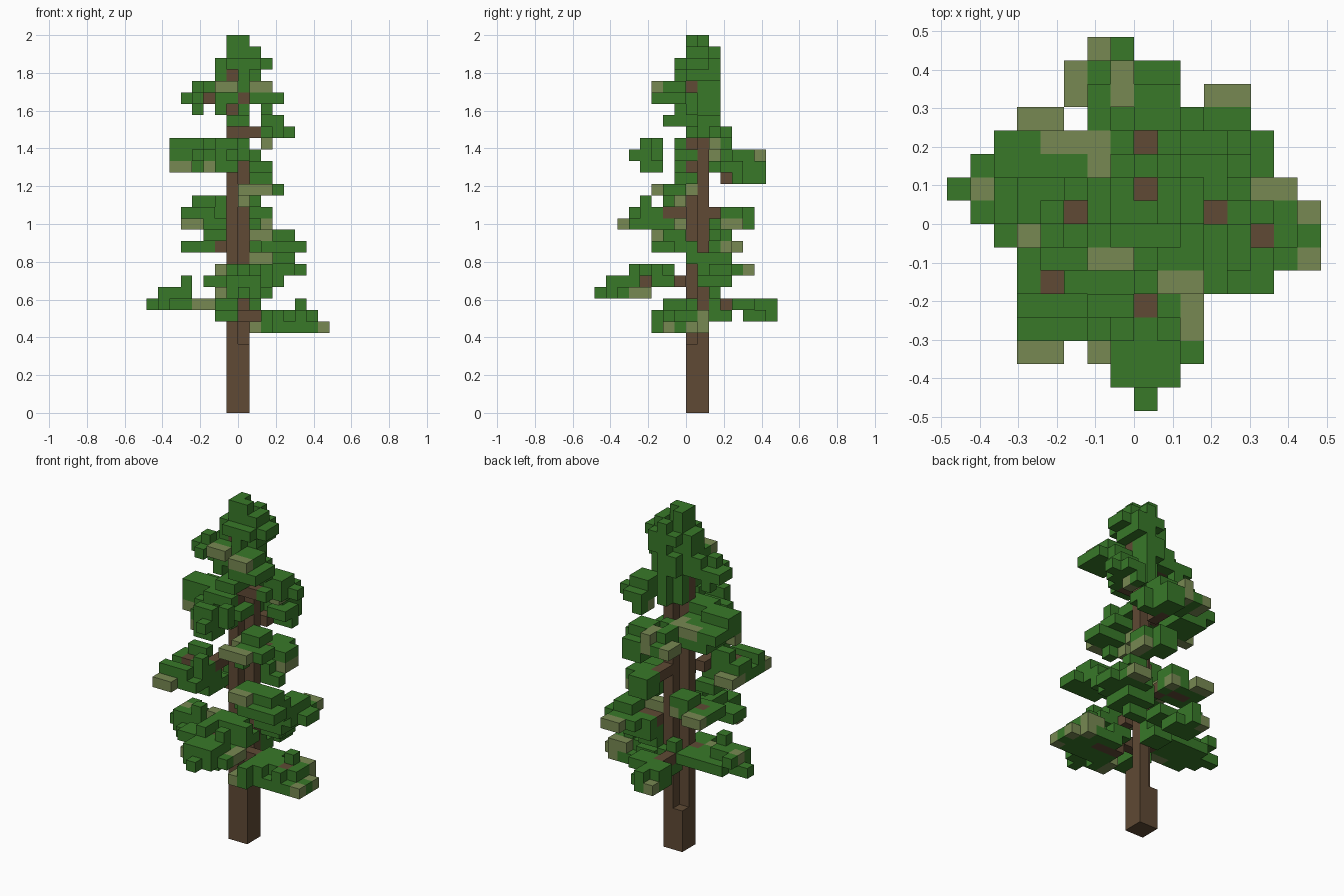
import bpy
import bmesh
from mathutils import Vector

VOXEL = 2 / 33
if "Cube" in bpy.data.objects:
    bpy.data.objects.remove(bpy.data.objects["Cube"], do_unlink=True)


def make_material(name, rgb):
    mat = bpy.data.materials.new(name)
    mat.use_nodes = True
    mat.diffuse_color = (*rgb, 1)
    bsdf = next(n for n in mat.node_tree.nodes if n.type == "BSDF_PRINCIPLED")
    bsdf.inputs["Base Color"].default_value = (*rgb, 1)
    bsdf.inputs["Roughness"].default_value = 1
    return mat


MATERIALS = [make_material("bark brown", (.115, .068, .035)),
             make_material("needle green", (.04, .19, .022)),
             make_material("dry olive", (.185, .25, .085))]
WOOD, LEAF, TIP = range(3)
parts = {}   # part name -> {cell: material index}
filled = {}  # cell -> owning part


def fill(part, kind, pads):
    """Fill blocks given as inclusive (x0, x1, y0, y1, z0[, z1]) cell ranges."""
    cells = parts.setdefault(part, {})
    for x0, x1, y0, y1, z0, *top in pads:
        for x in range(x0, x1 + 1):
            for y in range(y0, y1 + 1):
                for z in range(z0, (top[0] if top else z0) + 1):
                    if filled.setdefault((x, y, z), part) == part:
                        cells[x, y, z] = kind


def branch(part, leaves, tips=(), wood=()):
    """A spray of leaf pads with dry tips around a woody twig."""
    fill(part, LEAF, leaves)
    fill(part, TIP, tips)
    fill(part, WOOD, wood)


def build(part):
    """Turn the cells of one part into a mesh of its exposed faces."""
    bm = bmesh.new()
    corners = {}

    def corner(p):
        key = tuple(round(c) for c in p)
        if key not in corners:
            corners[key] = bm.verts.new(Vector(key) * VOXEL)
        return corners[key]

    for cell, kind in parts[part].items():
        for axis in range(3):
            for side in (0, 1):
                near = list(cell)
                near[axis] += 2 * side - 1
                if tuple(near) in filled:
                    continue
                base, u, v = Vector(cell), Vector((0, 0, 0)), Vector((0, 0, 0))
                base[axis] += side
                u[(axis + 1) % 3] = v[(axis + 2) % 3] = 1
                ring = [base, base + u, base + u + v, base + v]
                if not side:
                    ring.reverse()
                bm.faces.new([corner(p) for p in ring]).material_index = kind
    mesh = bpy.data.meshes.new(part)
    bm.to_mesh(mesh)
    bm.free()
    for mat in MATERIALS:
        mesh.materials.append(mat)
    bpy.context.collection.objects.link(bpy.data.objects.new(part, mesh))


# Trunk: square foot, thinning to two diagonal columns
fill("trunk", WOOD, [(-1, 0, 0, 1, 0, 3), (0, 0, 0, 0, 4, 5),
                     (-1, -1, 0, 0, 4, 26), (0, 0, 1, 1, 4, 23)])

# Lowest tier
branch("low_left_branch",
       [(-7, -3, 0, 1, 9), (-8, -8, 1, 1, 9), (-6, -4, -1, 2, 9), (-3, -2, 1, 2, 9),
        (-7, -5, 0, 1, 10), (-7, -7, 2, 2, 10), (-5, -5, 0, 0, 11)],
       [(-7, -7, 1, 1, 10), (-4, -3, -1, -1, 9)],
       [(-2, -2, 0, 0, 9)])
branch("low_right_branch",
       [(2, 7, -1, 0, 7), (3, 5, -2, 1, 7), (6, 6, -2, -2, 7), (2, 2, -3, -2, 7),
        (4, 6, -1, 0, 8), (2, 3, -2, 1, 8), (2, 2, -3, -3, 8), (5, 5, -2, -2, 8),
        (5, 5, 0, 0, 9)],
       [(7, 7, -2, -2, 7), (7, 7, 0, 0, 7), (1, 1, -3, -2, 7), (5, 6, 1, 1, 8),
        (6, 6, 1, 1, 7)],
       [(0, 1, 0, 0, 8), (2, 4, 0, 0, 7), (5, 5, -1, -1, 8)])
branch("low_back_branch",
       [(-2, 0, 5, 6, 8), (-1, -1, 7, 7, 8, 9), (-2, -1, 5, 6, 9), (0, 1, 4, 5, 9),
        (-1, 0, 2, 3, 8), (0, 0, 2, 2, 9), (-1, -1, 2, 2, 10)],
       [(-2, -2, 7, 7, 8)],
       [(-1, -1, 2, 4, 9)])
branch("low_front_branch",
       [(-1, 1, -7, -6, 10), (0, 0, -8, -8, 10), (0, 2, -6, -4, 10),
        (-1, 1, -7, -5, 11), (-3, -1, -5, -4, 11), (1, 2, -3, -2, 11),
        (-1, 1, -3, -2, 12), (-1, -1, -5, -4, 12), (1, 1, -5, -5, 12), (2, 2, -3, -3, 12),
        (-2, -1, -3, -1, 8), (-2, -1, -2, -1, 9)],
       [(2, 2, -5, -4, 10), (-2, -1, -6, -6, 10), (-2, -2, -2, -2, 12)],
       [(0, 0, -4, -1, 11)])

# Second tier
branch("back_right_branch",
       [(1, 4, 1, 3, 12), (2, 4, 4, 4, 12), (5, 5, 2, 3, 12), (1, 3, 1, 3, 11),
        (3, 4, 0, 3, 13), (1, 2, 2, 2, 10)],
       [(3, 4, 5, 5, 12), (1, 2, 1, 1, 13)],
       [(1, 3, 2, 2, 12)])
branch("front_right_branch",
       [(1, 4, -2, -1, 14), (2, 5, -3, -3, 14), (5, 5, -2, -2, 14), (4, 4, 0, 0, 14),
        (3, 4, -2, -1, 15), (1, 2, -2, -1, 15)],
       [(1, 2, -3, -3, 15)],
       [(1, 3, -1, -1, 14), (3, 3, 0, 0, 14)])
branch("back_left_branch",
       [(-5, -3, 1, 3, 14), (-3, -2, 1, 2, 14), (-3, -2, 2, 3, 15)],
       [(-5, -4, 4, 4, 14), (-2, -2, 3, 3, 14)],
       [(-2, -2, 1, 1, 14), (-4, -3, 2, 2, 14)])

# Third tier
branch("front_left_branch",
       [(-3, -2, -5, -2, 16), (-5, -4, -5, -3, 16), (-5, -3, -5, -5, 17),
        (-5, -3, -3, -2, 17), (-4, -3, -2, -2, 18), (-2, -2, -4, -4, 18),
        (-2, -2, -4, -3, 17), (-3, -2, -3, -1, 15)],
       [(-5, -4, -6, -6, 16), (-5, -4, -2, -1, 16)],
       [(-2, -2, -2, -1, 17), (-4, -4, -3, -3, 17)])
branch("back_branch",
       [(0, 1, 3, 5, 17), (2, 2, 3, 4, 17), (0, 1, 4, 5, 16), (1, 1, 2, 3, 16),
        (1, 2, 2, 2, 15)],
       [(2, 2, 3, 4, 16)],
       [(0, 0, 2, 3, 17)])
branch("small_front_branch",
       [(1, 3, -2, -1, 19), (1, 1, -2, -2, 18), (1, 2, -1, 0, 20)],
       [(0, 2, -3, -3, 19), (0, 0, -1, -1, 18), (0, 0, -1, 0, 19)])

# Fourth tier
branch("upper_back_branch",
       [(0, 1, 4, 6, 20), (2, 2, 4, 4, 20), (-2, 1, 4, 6, 21), (1, 2, 3, 4, 21),
        (-1, -1, 2, 3, 21), (-2, -2, 4, 5, 22), (0, 1, 4, 5, 22), (-1, -1, 3, 3, 22)],
       [(-1, -1, 5, 6, 21, 22), (-3, -3, 5, 6, 21)],
       [(0, 0, 3, 4, 20)])
branch("upper_left_branch",
       [(-6, -2, 0, 2, 22), (-6, -5, 3, 3, 22), (-4, -3, -1, -1, 22), (-6, -4, 0, 1, 23),
        (-3, -1, -1, 0, 23), (-5, -3, 1, 3, 21), (0, 0, 0, 0, 22)],
       [(-6, -5, 0, 0, 21), (-4, -2, 3, 3, 22), (-2, -2, 2, 2, 22)],
       [(-4, -2, 0, 0, 22)])
branch("upper_front_branch",
       [(-3, -1, -3, -3, 22), (-2, -1, -4, -4, 21, 23), (-1, -1, -5, -5, 22),
        (-1, 0, -1, -1, 22), (-2, -1, -3, -3, 21), (0, 0, -3, -3, 22, 23),
        (-1, -1, -1, -1, 21)],
       [(-3, -3, -3, -3, 21)])
branch("upper_right_branch",
       [(2, 3, 2, 3, 24), (4, 4, 2, 2, 24), (2, 2, 0, 1, 24), (3, 3, 1, 1, 24),
        (2, 3, 1, 2, 25), (2, 2, 3, 3, 23)],
       [(2, 2, 2, 2, 23)],
       [(0, 1, 0, 0, 24)])

# Crown
branch("crown_left_branch",
       [(-5, -5, 0, 1, 27), (-4, -4, -1, 1, 27), (-3, -2, 1, 1, 27),
        (-4, -4, 0, 0, 28), (-3, -3, 1, 1, 28), (-4, -4, 1, 1, 26)],
       (), [(-3, -2, 0, 0, 27)])
branch("crown_right_branch",
       [(1, 2, -2, 0, 27), (3, 3, -3, -1, 27), (1, 2, -3, -3, 27), (2, 2, 0, 0, 26),
        (1, 2, -2, -1, 28)],
       [(1, 2, -3, -3, 28)])
branch("crown_front_branch",
       [(-1, 0, -2, -1, 25), (-2, -2, -1, -1, 26), (0, 0, -1, -1, 26), (-2, -1, -1, -1, 27)],
       [(-2, -1, -2, -2, 28)],
       [(0, 0, -1, -1, 27)])
branch("crown",
       [(0, 0, 0, 2, 24, 28), (-1, -1, 1, 1, 24, 28), (-1, -1, 2, 2, 27),
        (-2, 0, -1, 1, 28), (-1, 0, 2, 2, 28), (-2, 1, 0, 1, 29), (0, 1, 2, 2, 29),
        (0, 0, -1, -1, 29), (-2, -1, 0, 1, 30), (1, 2, 0, 1, 30), (0, 0, 0, 0, 30, 32),
        (-1, 1, -1, -1, 30), (-1, 1, 2, 2, 30), (-1, -1, 0, 1, 31, 32),
        (1, 1, 0, 1, 31), (0, 0, 2, 2, 31)],
       (), [(-1, -1, 0, 0, 29), (0, 0, 1, 1, 29), (0, 0, 0, 0, 28)])

for part_name in parts:
    build(part_name)
